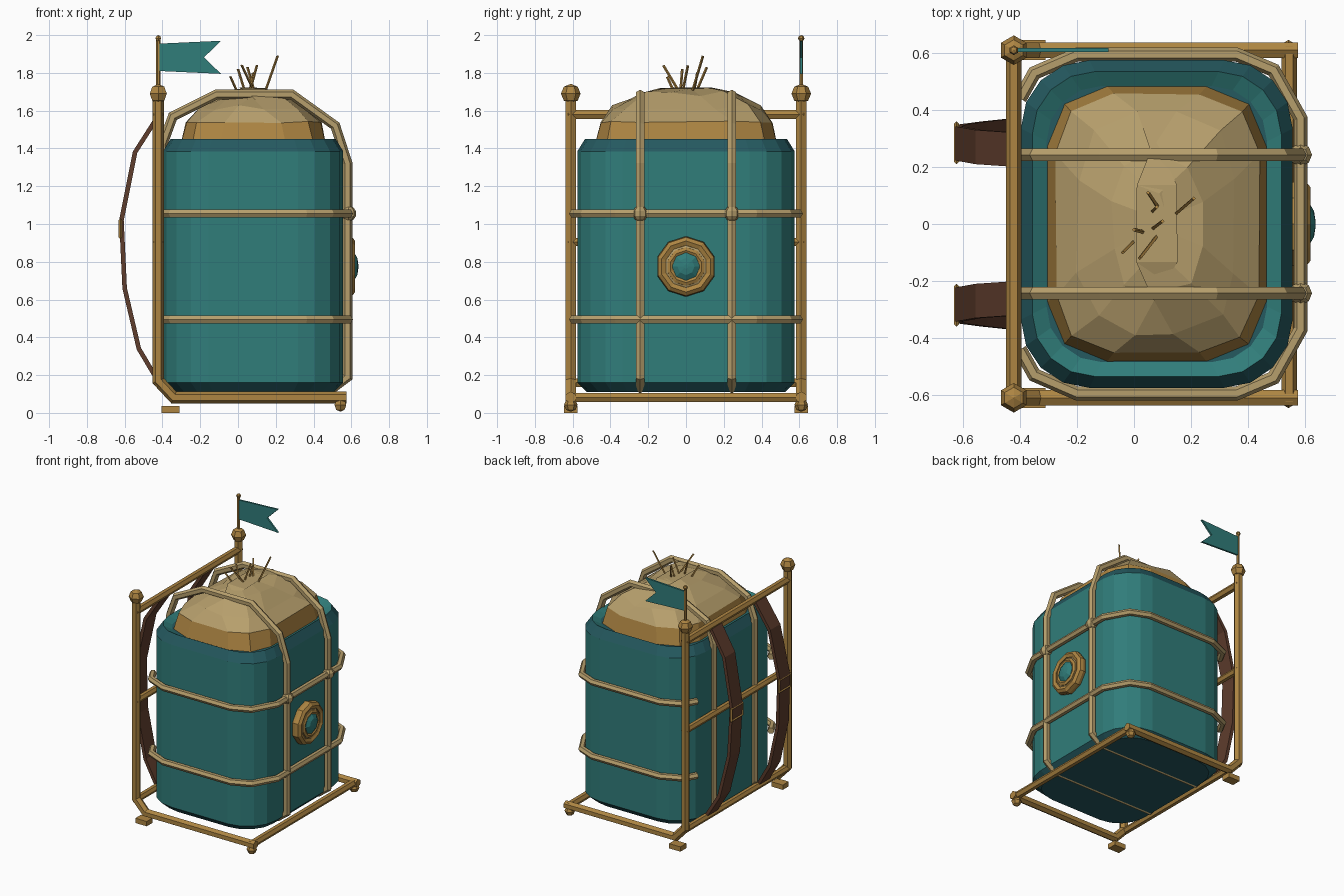
import bpy, bmesh, math, random
from mathutils import Vector

if "Cube" in bpy.data.objects:
    bpy.data.objects.remove(bpy.data.objects["Cube"])

random.seed(4)


def mat(name, rgb):
    m = bpy.data.materials.new(name)
    m.diffuse_color = (*rgb, 1)
    m.use_nodes = True
    m.node_tree.nodes["Principled BSDF"].inputs["Base Color"].default_value = m.diffuse_color
    return m


TEAL = mat("teal cloth", (0.03, 0.205, 0.195))
DARK = mat("dark teal trim", (0.018, 0.1, 0.115))
OCHRE = mat("ochre wood", (0.42, 0.235, 0.055))
TAN = mat("tan rope", (0.47, 0.345, 0.15))
BROWN = mat("brown leather", (0.11, 0.045, 0.025))


def finish(name, bm, *mats):
    bmesh.ops.recalc_face_normals(bm, faces=bm.faces)
    me = bpy.data.meshes.new(name)
    bm.to_mesh(me)
    bm.free()
    for m in mats:
        me.materials.append(m)
    ob = bpy.data.objects.new(name, me)
    bpy.context.collection.objects.link(ob)
    return ob


def skin(bm, rings, closed=False, caps=True):
    """Join rings of points with quads."""
    vs = [[bm.verts.new(p) for p in r] for r in rings]
    n = len(vs[0])
    pairs = list(zip(vs, vs[1:])) + ([(vs[-1], vs[0])] if closed else [])
    for a, b in pairs:
        for i in range(n):
            j = (i + 1) % n
            bm.faces.new((a[i], a[j], b[j], b[i]))
    if caps and not closed:
        bm.faces.new(vs[0])
        bm.faces.new(vs[-1])


def poly(r, n=6):
    return [(r * math.sin(2 * math.pi * i / n), r * math.cos(2 * math.pi * i / n)) for i in range(n)]


def sweep(name, pts, section, normal, material, closed=False):
    """Mitred sweep of a section along a path; section is (along normal, sideways)."""
    pts = [Vector(p) for p in pts]
    nrm = Vector(normal)
    rings = []
    k = len(pts)
    for i, p in enumerate(pts):
        t0 = (p - pts[i - 1]).normalized() if i or closed else None
        t1 = (pts[(i + 1) % k] - p).normalized() if i < k - 1 or closed else None
        t0, t1 = t0 or t1, t1 or t0
        t = (t0 + t1).normalized()
        s = t.cross(nrm).normalized() / max(t.dot(t1), 0.5)
        rings.append([p + nrm * a + s * b for a, b in section])
    bm = bmesh.new()
    skin(bm, rings, closed)
    return finish(name, bm, material)


def ball(name, loc, r, material, seg=6, rings=4):
    bm = bmesh.new()
    bmesh.ops.create_uvsphere(bm, u_segments=seg, v_segments=rings, radius=r)
    bmesh.ops.translate(bm, vec=loc, verts=bm.verts)
    return finish(name, bm, material)


def outline(inset, z, r=0.24, hx=0.477, hy=0.575, cx=0.08, seg=4):
    """Rounded rectangle ring at height z."""
    hx, hy, r = hx - inset, hy - inset, max(r - inset * 0.5, 0.05)
    out = []
    for q, (sx, sy) in enumerate(((1, 1), (-1, 1), (-1, -1), (1, -1))):
        for i in range(seg + 1):
            a = math.pi / 2 * (q + i / seg)
            out.append((cx + sx * (hx - r) + r * math.cos(a), sy * (hy - r) + r * math.sin(a), z))
    return out


# Cloth body with dark rim and bottom chamfers
bm = bmesh.new()
skin(bm, [outline(i, z) for i, z in ((0.05, 0.11), (0.0, 0.16), (0.0, 1.385), (0.04, 1.45), (0.09, 1.42))])
bm.normal_update()
bmesh.ops.recalc_face_normals(bm, faces=bm.faces)
for f in bm.faces:
    z = f.calc_center_median().z
    f.material_index = 1 if z < 0.14 or (1.39 < z < 1.43 and f.normal.dot(f.calc_center_median() - Vector((0.08, 0, z))) > 0) else 0
finish("sack_body", bm, TEAL, DARK)

# Heaped filling, ochre skirt and tan irregular top
bm = bmesh.new()
rings = []
for inset, z, r, jit in ((0.088, 1.40, 0.22, 0), (0.12, 1.54, 0.22, 0.006), (0.195, 1.62, 0.24, 0.016),
                         (0.32, 1.69, 0.2, 0.014), (0.44, 1.72, 0.15, 0.004)):
    rings.append([(x + random.uniform(-jit, jit), y + random.uniform(-jit, jit), h + random.uniform(-jit, jit))
                  for x, y, h in outline(inset, z, r + inset * 0.4, seg=2)])
skin(bm, rings)
for f in bm.faces:
    f.material_index = 0 if f.calc_center_median().z < 1.52 else 1
finish("heaped_filling", bm, OCHRE, TAN)

# Straw sticking out of the top
straws = [((0.14, 0.03), (0.21, 0.09, 1.89)), ((0.09, 0.05), (0.05, 0.11, 1.83)), ((0.09, -0.03), (0.02, -0.12, 1.84)),
          ((0.06, -0.02), (0.1, 0.01, 1.84)), ((0.0, -0.06), (-0.04, -0.1, 1.78)), ((0.04, -0.03), (0.0, -0.02, 1.82)),
          ((0.06, 0.04), (0.08, 0.06, 1.8))]
for i, (b, t) in enumerate(straws):
    sweep(f"straw_{i}", [(*b, 1.69), t], poly(0.007, 4), (1, 0, 0), OCHRE)

# Rope hoops around the body
half = [(-0.40, 0.44), (-0.35, 0.53), (-0.2, 0.595), (0.36, 0.595), (0.49, 0.54), (0.585, 0.37)]
loop = half + [(x, -y) for x, y in reversed(half)]
for n, z in (("lower", 0.495), ("upper", 1.055)):
    sweep(n + "_hoop", [(x, y, z) for x, y in loop], poly(0.024), (0, 0, 1), TAN)

# Mirrored parts
for side, s in (("left", -1), ("right", 1)):
    # Vertical rope loops and their knots
    path = [(0.58, 0.19), (0.58, 1.32), (0.515, 1.52), (0.285, 1.685), (-0.115, 1.685), (-0.345, 1.57),
            (-0.40, 1.42), (-0.40, 0.2), (-0.34, 0.13), (0.5, 0.13)]
    sweep(side + "_vertical_rope", [(x, s * 0.243, z) for x, z in path], poly(0.026), (0, 1, 0), TAN, True)
    ball(side + "_rope_knot", (0.585, s * 0.243, 1.055), 0.042, TAN, 8, 5)

    # Post bending into the bottom rail
    y = s * 0.61
    sweep(side + "_post_and_rail", [(-0.422, y, 1.68), (-0.422, y, 0.17), (-0.34, y, 0.082), (0.575, y, 0.082)],
          poly(0.031), (0, 1, 0), OCHRE)
    ball(side + "_post_knob", (-0.422, y, 1.69), 0.052, OCHRE)
    ball(side + "_front_foot", (0.542, y, 0.042), 0.036, OCHRE)
    sweep(side + "_back_foot", [(-0.405, y, 0.018), (-0.31, y, 0.018)],
          [(-0.035, -0.018), (0.035, -0.018), (0.035, 0.018), (-0.035, 0.018)], (0, 1, 0), OCHRE)

    # Leather shoulder strap and buckle
    strap = [(-0.43, 0.262, 1.56), (-0.545, 0.27, 1.38), (-0.617, 0.283, 1.02), (-0.6, 0.29, 0.66),
             (-0.525, 0.3, 0.34), (-0.43, 0.31, 0.18)]
    sweep(side + "_shoulder_strap", [(x, s * v, z) for x, v, z in strap],
          [(-0.06, -0.012), (0.06, -0.012), (0.06, 0.012), (-0.06, 0.012)], (0, 1, 0), BROWN)
    sweep(side + "_buckle", [(-0.623, s * 0.285 + a, z) for a, z in
                             ((-0.066, 0.93), (0.066, 0.93), (0.066, 1.02), (-0.066, 1.02))],
          poly(0.009, 4), (1, 0, 0), OCHRE, True)

# Cross bars of the frame
for n, x, z, r in (("top", -0.422, 1.58, 0.027), ("middle", -0.422, 0.905, 0.025),
                   ("low", -0.422, 0.16, 0.025), ("front_bottom", 0.545, 0.082, 0.027)):
    sweep(n + "_cross_bar", [(x, -0.625, z), (x, 0.625, z)], poly(r), (0, 0, 1), OCHRE)


# Round medallion on the front, turned profile (radius, x)
def turned(name, prof, n, material):
    bm = bmesh.new()
    skin(bm, [[(x, a, 0.775 + b) for a, b in poly(r, n)] for r, x in prof])
    return finish(name, bm, material)


turned("medallion_rim", [(0.15, 0.54), (0.16, 0.58), (0.155, 0.605), (0.135, 0.62), (0.112, 0.61), (0.11, 0.54)], 10, OCHRE)
turned("medallion_plate", [(0.118, 0.55), (0.118, 0.6), (0.1, 0.608)], 10, TAN)
turned("medallion_inner_ring", [(0.105, 0.55), (0.102, 0.612), (0.085, 0.62), (0.07, 0.612)], 10, OCHRE)
turned("medallion_gem", [(0.074, 0.56), (0.074, 0.615), (0.045, 0.632), (0.012, 0.637)], 8, TEAL)

# Flag pole and swallowtail flag
sweep("flag_pole", [(-0.422, 0.61, 1.7), (-0.422, 0.61, 1.985)], poly(0.011), (0, 1, 0), OCHRE)
ball("flag_pole_tip", (-0.422, 0.61, 1.983), 0.017, OCHRE)
bm = bmesh.new()
shape = [(-0.415, 1.955), (-0.09, 1.97), (-0.18, 1.882), (-0.09, 1.795), (-0.415, 1.81)]
skin(bm, [[(x, y, z) for x, z in shape] for y in (0.603, 0.617)])
finish("flag", bm, TEAL)
